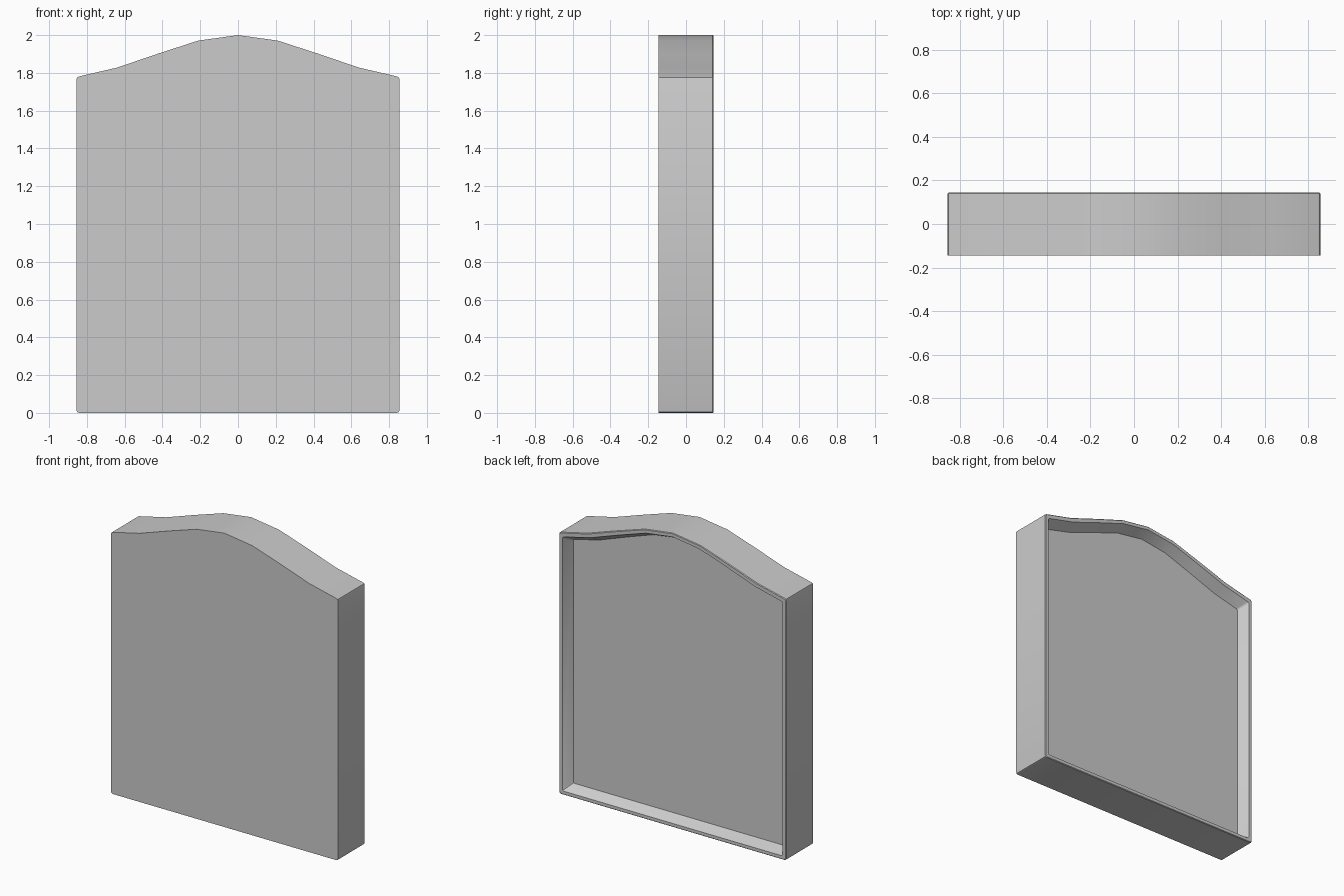
import bpy, bmesh

if "Cube" in bpy.data.objects:
    bpy.data.objects.remove(bpy.data.objects["Cube"])

W, D = 0.855, 0.145          # half width, half depth
RIM, FLOOR, RECESS = 0.025, 0.06, 0.07

# right half of the arched outline, bottom to crown, with tiny rounded corners
half = [(W - 0.014, 0), (W - 0.004, 0.004), (W, 0.014),
        (W, 1.768), (W - 0.003, 1.776), (W - 0.012, 1.781),
        (0.64, 1.828), (0.42, 1.903), (0.21, 1.971)]
outline = half + [(0, 2.0)] + [(-x, z) for x, z in reversed(half)]


def ring(bm, y, inset):
    """Outline loop at depth y, pulled inward by inset on every side."""
    k = (W - inset) / W
    return [bm.verts.new((x * k, y, z + (inset if z < 1 else -inset)))
            for x, z in outline]


def bridge(bm, a, b):
    for i in range(len(a)):
        j = (i + 1) % len(a)
        bm.faces.new((a[i], a[j], b[j], b[i]))


# arched panel: flat front, outer walls, thin back rim, sloped recess
bm = bmesh.new()
rings = [ring(bm, -D, 0), ring(bm, D - 0.004, 0), ring(bm, D, 0.004),
         ring(bm, D, RIM), ring(bm, D - RECESS, FLOOR)]
for a, b in zip(rings, rings[1:]):
    bridge(bm, a, b)
bm.faces.new(rings[0])
bm.faces.new(rings[-1])
bmesh.ops.recalc_face_normals(bm, faces=bm.faces)

mesh = bpy.data.meshes.new("arched_panel")
bm.to_mesh(mesh)
bm.free()
panel = bpy.data.objects.new("arched_panel", mesh)
bpy.context.collection.objects.link(panel)
bpy.context.view_layer.objects.active = panel
panel.select_set(True)
bpy.ops.object.shade_smooth_by_angle(angle=0.6)
